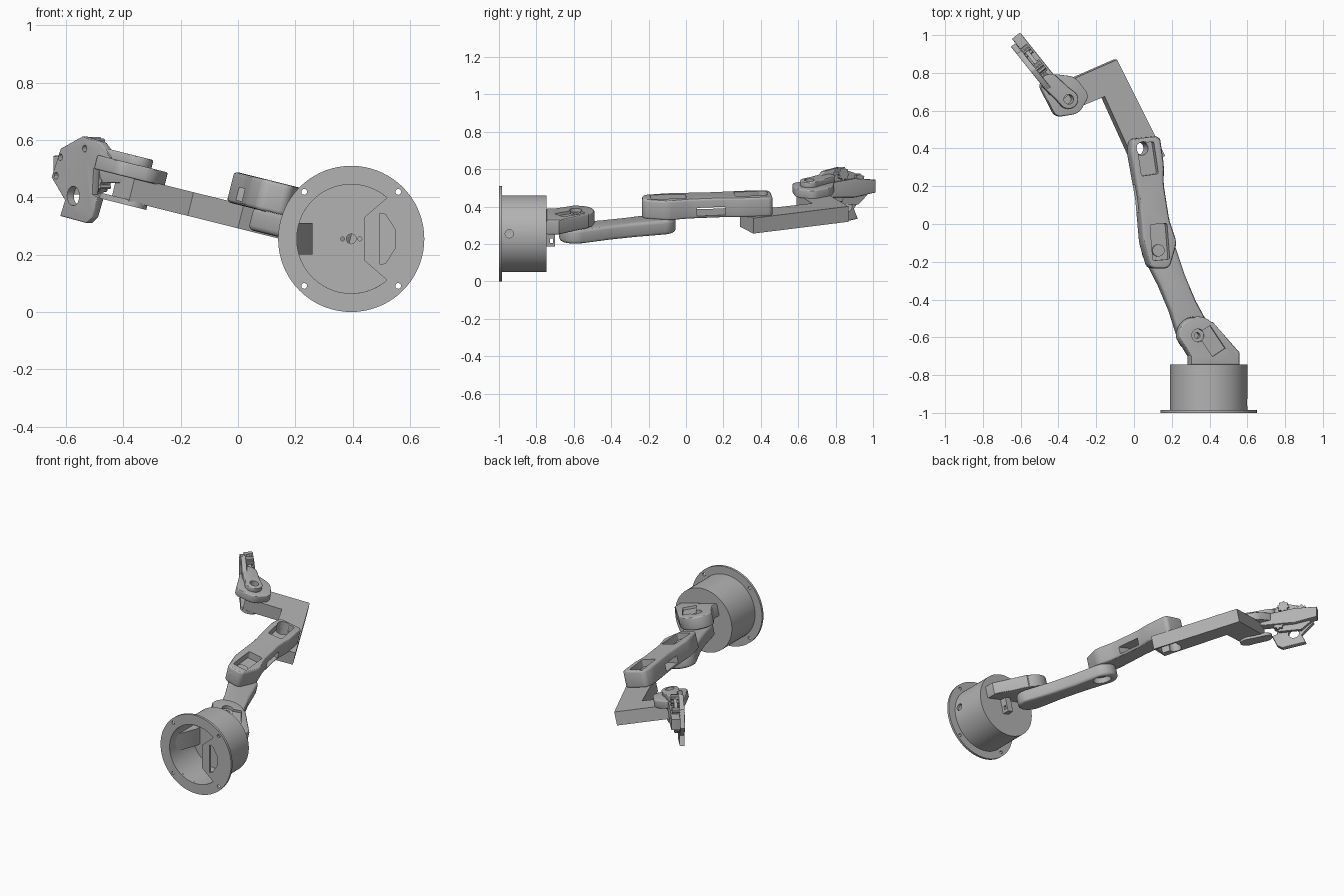
import bpy, bmesh, math
from mathutils import Matrix, Vector

old = bpy.data.objects.get("Cube")
if old:
    bpy.data.objects.remove(old, do_unlink=True)

grey = bpy.data.materials.new("plain_grey")
grey.use_nodes = True
grey.diffuse_color = (0.45, 0.45, 0.45, 1)
grey.node_tree.nodes["Principled BSDF"].inputs["Base Color"].default_value = grey.diffuse_color

# Working frames: base axis along y, arm plane rolled about y, gripper plane upright
TILT = math.radians(14)
CX, CZ = 0.395, 0.255
BASE = Matrix.Translation((CX, 0, CZ)) @ Matrix.Rotation(math.pi / 2, 4, 'X')
ARM = Matrix.Translation((CX, 0, CZ)) @ Matrix.Rotation(TILT, 4, 'Y')
along = Vector((0.625, -0.78, 0)).normalized()
up = Vector((0, 0, 1))
GRIP = Matrix.Translation((-0.645, 0.93, 0)) @ Matrix((along, up, along.cross(up))).transposed().to_4x4()


def prism(name, pts, lo, hi, frame, round_r=0, rim=0):
    """Extrude an outline, round its corners, then soften its rims."""
    bm = bmesh.new()
    face = bm.faces.new([bm.verts.new((p[0], p[1], lo)) for p in pts])
    top = bmesh.ops.extrude_face_region(bm, geom=[face])["geom"]
    bmesh.ops.translate(bm, vec=(0, 0, hi - lo), verts=[v for v in top if isinstance(v, bmesh.types.BMVert)])
    bmesh.ops.recalc_face_normals(bm, faces=bm.faces)
    flat = lambda e: abs(e.verts[0].co.z - e.verts[1].co.z) < 1e-5
    if round_r:
        bmesh.ops.bevel(bm, geom=[e for e in bm.edges if not flat(e)], offset=round_r,
                        segments=5, profile=0.5, affect='EDGES', clamp_overlap=True)
    if rim:
        bmesh.ops.bevel(bm, geom=[e for e in bm.edges if flat(e)], offset=rim,
                        segments=3, profile=0.5, affect='EDGES', clamp_overlap=True)
    mesh = bpy.data.meshes.new(name)
    bm.to_mesh(mesh)
    bm.free()
    obj = bpy.data.objects.new(name, mesh)
    bpy.context.collection.objects.link(obj)
    mesh.materials.append(grey)
    obj.matrix_world = frame
    return obj


def cut(obj, pts, lo, hi, frame, round_r=0):
    """Remove a prism from a part."""
    tool = prism("cutter", pts, lo, hi, frame, round_r)
    tool.hide_render = True
    mod = obj.modifiers.new("cut", 'BOOLEAN')
    mod.operation, mod.solver, mod.object = 'DIFFERENCE', 'EXACT', tool
    bpy.context.view_layer.update()
    bpy.context.view_layer.objects.active = obj
    bpy.ops.object.modifier_apply(modifier=mod.name)
    bpy.data.objects.remove(tool, do_unlink=True)


def arc(x, y, r, a0, a1, n):
    return [(x + r * math.cos(math.radians(a0 + (a1 - a0) * i / n)),
             y + r * math.sin(math.radians(a0 + (a1 - a0) * i / n))) for i in range(n + 1)]


def disc(x, y, r, n=24):
    return arc(x, y, r, 0, 360, n)[:-1]


def capsule(p, q, rp, rq, waist):
    """Two round ends joined by a slimmer middle."""
    p, q = Vector(p), Vector(q)
    d = q - p
    th = math.degrees(math.atan2(d.y, d.x))
    side = Vector((d.y, -d.x)).normalized() * waist
    mids = [0.35, 0.5, 0.65]
    return (arc(p.x, p.y, rp, th + 90, th + 270, 20) + [tuple(p + d * t + side) for t in mids]
            + arc(q.x, q.y, rq, th - 90, th + 90, 20) + [tuple(p + d * t - side) for t in reversed(mids)])


def plan(pts, c):
    """Plan coordinates at height c to arm coordinates."""
    return [((x - CX - c * math.sin(TILT)) / math.cos(TILT), y) for x, y in pts]


def slab(name, pts, lo, hi, **kw):
    return prism(name, plan(pts, hi), lo, hi, ARM, **kw)


def bar(p, q, w):
    """Rectangle of half width w from p to q."""
    p, q = Vector(p), Vector(q)
    s = Vector((q.y - p.y, p.x - q.x)).normalized() * w
    return [tuple(v) for v in (p - s, p + s, q + s, q - s)]


# Base: hollow drum with a mounting flange
drum = prism("base_drum", disc(0, 0, 0.205, 72), 0.745, 0.986, BASE)
cut(drum, disc(0, 0, 0.19, 72), 0.765, 1.1, BASE)
for x, r in ((0, 0.017), (-0.03, 0.007), (0.03, 0.007)):
    cut(drum, disc(x, 0, r), 0.7, 0.8, BASE)
side_hole = Matrix.Translation((CX, 0, CZ)) @ Matrix.Rotation(math.pi / 2, 4, 'Y')
cut(drum, disc(0, -0.945, 0.022), 0.15, 0.25, side_hole)
flange = prism("base_flange", disc(0, 0, 0.255, 72), 0.985, 1.0, BASE)
cut(flange, arc(0, 0, 0.19, 49, 311, 56) + [(0.045, -0.075), (0.045, 0.075)], 0.9, 1.1, BASE)
slot = [(0.10, -0.09), (0.12, -0.085), (0.155, -0.03)]
cut(flange, slot + [(x, -y) for x, y in reversed(slot)], 0.9, 1.1, BASE)
for sx in (-1, 1):
    for sy in (-1, 1):
        cut(flange, disc(0.164 * sx, 0.164 * sy, 0.01, 16), 0.9, 1.1, BASE)
prism("inner_wedge", [(0.2, -0.95), (0.26, -0.8), (0.26, -0.76), (0.2, -0.76)], 0.2, 0.31, Matrix())

# Shoulder bracket on the back of the drum
shoulder_top = [(0.56, -0.745), (0.56, -0.68), (0.42, -0.52)] + arc(0.34, -0.59, 0.1, 45, 190, 16) \
    + [(0.27, -0.65), (0.30, -0.70), (0.30, -0.745)]
shoulder = slab("shoulder_bracket", shoulder_top, 0.03, 0.11, rim=0.008)
cut(shoulder, plan(disc(0.34, -0.59, 0.034), 0.11), 0.09, 0.2, ARM)
cut(shoulder, plan(disc(0.34, -0.59, 0.015), 0.11), 0, 0.2, ARM)
cut(shoulder, plan(bar((0.37, -0.56), (0.45, -0.68), 0.04), 0.11), 0.095, 0.2, ARM)
tab = slab("cable_tab", bar((0.42, -0.75), (0.42, -0.70), 0.02), -0.06, 0.035)
cut(tab, [(-0.728, 0.205), (-0.712, 0.205), (-0.712, 0.23), (-0.728, 0.23)], 0.3, 0.6,
    Matrix(((0, 0, 1, 0), (1, 0, 0, 0), (0, 1, 0, 0), (0, 0, 0, 1))))

# Lower arm link with round ends
lower = slab("lower_arm", capsule((0.33, -0.59), (0.14, -0.14), 0.088, 0.085, 0.072), -0.055, 0.025, rim=0.018)
cut(lower, plan(disc(0.14, -0.14, 0.055), -0.04), -0.1, -0.02, ARM)
slab("shoulder_axle", disc(0.34, -0.59, 0.05), 0.02, 0.05)
slab("elbow_axle", disc(0.14, -0.14, 0.05), 0.01, 0.05)

# Upper arm link: servo frame with two pockets and a side window
upper_top = [(0.23, -0.1), (0.19, 0.02), (0.16, 0.21), (0.162, 0.31), (0.14, 0.465), (-0.005, 0.45),
             (-0.015, 0.38), (0.03, 0.13), (0.05, -0.1), (0.09, -0.235), (0.19, -0.235)]
upper = slab("upper_arm", upper_top, 0.02, 0.13, round_r=0.025, rim=0.014)
cut(upper, plan(bar((0.145, -0.19), (0.13, 0.0), 0.045), 0.13), 0.085, 0.2, ARM, 0.01)
cut(upper, plan(bar((0.085, 0.26), (0.06, 0.43), 0.045), 0.13), 0.085, 0.2, ARM, 0.01)
cut(upper, plan(disc(0.05, 0.40, 0.036), 0.13), -0.1, 0.2, ARM)
cut(upper, plan(disc(0.13, -0.14, 0.015), 0.13), -0.1, 0.2, ARM)
cut(upper, plan([(-0.2, 0.06), (0.4, 0.06), (0.4, 0.21), (-0.2, 0.21)], 0.05), 0.035, 0.08, ARM)
slab("elbow_horn", arc(0.13, -0.14, 0.032, 0, 360, 24)[:-1], 0.08, 0.1)

# Cranked forearm
forearm_top = [(0.02, 0.29), (0.165, 0.36), (-0.09, 0.87), (-0.42, 0.725), (-0.36, 0.59), (-0.155, 0.675)]
forearm = slab("forearm", forearm_top, -0.06, 0.025)
cut(forearm, plan(disc(0.05, 0.40, 0.036), 0.13), -0.1, 0.2, ARM)
cut(forearm, plan(bar((0.085, 0.345), (0.03, 0.46), 0.045), -0.06), -0.1, -0.02, ARM)

# Wrist joint: stacked plates around the servo
wrist_top = [(-0.41, 0.565), (-0.29, 0.585), (-0.235, 0.68), (-0.31, 0.78), (-0.43, 0.795), (-0.50, 0.74)]
wrist = slab("wrist_bracket", wrist_top, 0.02, 0.07, round_r=0.03, rim=0.006)
slab("wrist_under_lobe", capsule((-0.37, 0.65), (-0.43, 0.72), 0.055, 0.05, 0.05), -0.075, -0.055)
cap = slab("wrist_cap", capsule((-0.345, 0.66), (-0.44, 0.75), 0.05, 0.045, 0.045), 0.065, 0.1, rim=0.006)
for part in (wrist, cap, forearm):
    cut(part, plan(disc(-0.345, 0.66, 0.026), 0.1), 0.04, 0.3, ARM)

# Gripper: faceted palm plate with a lower servo loop
palm_top = [(-0.652, 0.47), (-0.605, 0.39), (-0.622, 0.335), (-0.53, 0.31), (-0.51, 0.33), (-0.49, 0.40),
            (-0.51, 0.41), (-0.505, 0.50), (-0.45, 0.50), (-0.445, 0.54), (-0.48, 0.59), (-0.545, 0.612), (-0.62, 0.57)]


def palm(pts):
    return [((x + 0.645) / 0.625, z) for x, z in pts]


plate = prism("palm_plate", palm(palm_top), -0.03, 0, GRIP, rim=0.004)
cut(plate, disc((0.645 - 0.575) / 0.625, 0.405, 0.034), -0.2, 0.1, GRIP)
for x, z in ((-0.62, 0.54), (-0.535, 0.57), (-0.635, 0.475)):
    cut(plate, disc((x + 0.645) / 0.625, z, 0.012, 12), -0.2, 0.1, GRIP)

# Finger stack behind the palm, with geared pivots and a pointed tip
prism("finger_rail", [(-0.04, 0.475), (0.10, 0.45), (0.38, 0.45), (0.38, 0.51), (0.10, 0.55), (-0.04, 0.545)],
      -0.085, -0.03, GRIP, rim=0.005)
prism("back_plate", [(0.0, 0.46), (0.06, 0.41), (0.2, 0.41), (0.25, 0.47), (0.25, 0.55), (0.16, 0.60), (0.05, 0.57)],
      -0.06, -0.04, GRIP)
for i, (x, z) in enumerate(((0.06, 0.54), (0.17, 0.575), (0.2, 0.455))):
    gear = [(x + r * math.cos(k * math.pi / 16), z + r * math.sin(k * math.pi / 16))
            for k in range(32) for r in [0.036 if k % 4 < 2 else 0.029]]
    prism("finger_gear_%d" % (i + 1), gear, -0.075, -0.028, GRIP)

for obj in bpy.context.scene.objects:
    if obj.type == 'MESH':
        bpy.ops.object.select_all(action='DESELECT')
        obj.select_set(True)
        bpy.context.view_layer.objects.active = obj
        bpy.ops.object.shade_smooth_by_angle(angle=math.radians(30))
